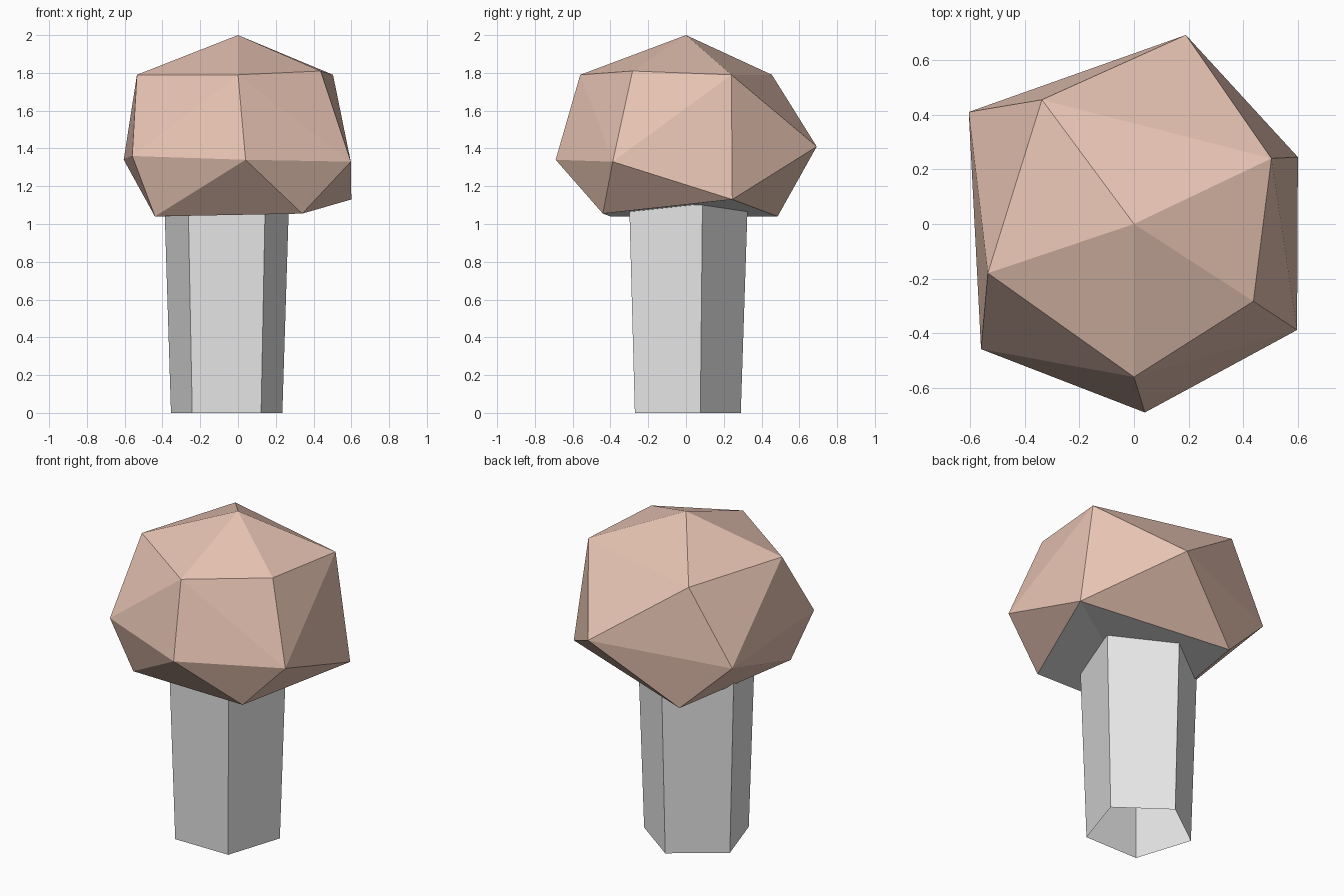
import bpy, bmesh, math

if "Cube" in bpy.data.objects:
    bpy.data.objects.remove(bpy.data.objects["Cube"])


def material(name, rgb):
    m = bpy.data.materials.new(name)
    m.diffuse_color = (*rgb, 1.0)
    m.use_nodes = True
    m.node_tree.nodes["Principled BSDF"].inputs["Base Color"].default_value = m.diffuse_color
    return m


def add_object(name, bm, mats):
    mesh = bpy.data.meshes.new(name)
    bm.to_mesh(mesh)
    bm.free()
    for m in mats:
        mesh.materials.append(m)
    ob = bpy.data.objects.new(name, mesh)
    bpy.context.collection.objects.link(ob)
    return ob


tan = material("cap_tan", (0.80, 0.55, 0.45))
grey = material("stem_grey", (0.80, 0.80, 0.80))

# Cap: faceted hull over an apex, an upper ring, a wide ring and a base ring
apex = [(0, 0, 2)]
upper = [(-.535, -.18, 1.79), (0, -.56, 1.79), (.437, -.283, 1.81),
         (.503, .24, 1.79), (-.337, .455, 1.79)]
wide = [(-.56, -.458, 1.36), (.04, -.69, 1.34), (.597, -.388, 1.33),
        (.19, .692, 1.41), (-.605, .41, 1.34)]
base = [(-.44, -.40, 1.04), (.34, -.44, 1.055), (.60, .245, 1.13), (-.295, .485, 1.04)]

bm = bmesh.new()
for p in apex + upper + wide:
    bm.verts.new(p)
rim = [bm.verts.new(p) for p in base]
bmesh.ops.convex_hull(bm, input=bm.verts[:])

# Underside: slightly hollow, folded towards the raised right corner
flat = [f for f in bm.faces if all(v in rim for v in f.verts)]
bmesh.ops.delete(bm, geom=flat, context='FACES')
under = []
for tri in ((0, 2, 1), (0, 3, 2)):
    verts = [rim[i] for i in tri]
    under.append(bm.faces.get(verts) or bm.faces.new(verts))
bmesh.ops.recalc_face_normals(bm, faces=bm.faces[:])
for f in under:
    f.material_index = 1
add_object("cap", bm, [tan, grey])

# Stem: five-sided tube, open at the foot, widening upwards into the cap
bm = bmesh.new()
rings = []
for z, r in ((0, .31), (1.12, .347)):
    rings.append([bm.verts.new((-.06 + r * math.cos(a), -.02 + r * math.sin(a), z))
                  for a in (math.radians(90 + 72 * i) for i in range(5))])
low, high = rings
for i in range(5):
    j = (i + 1) % 5
    bm.faces.new((low[i], low[j], high[j], high[i]))
add_object("stem", bm, [grey])
